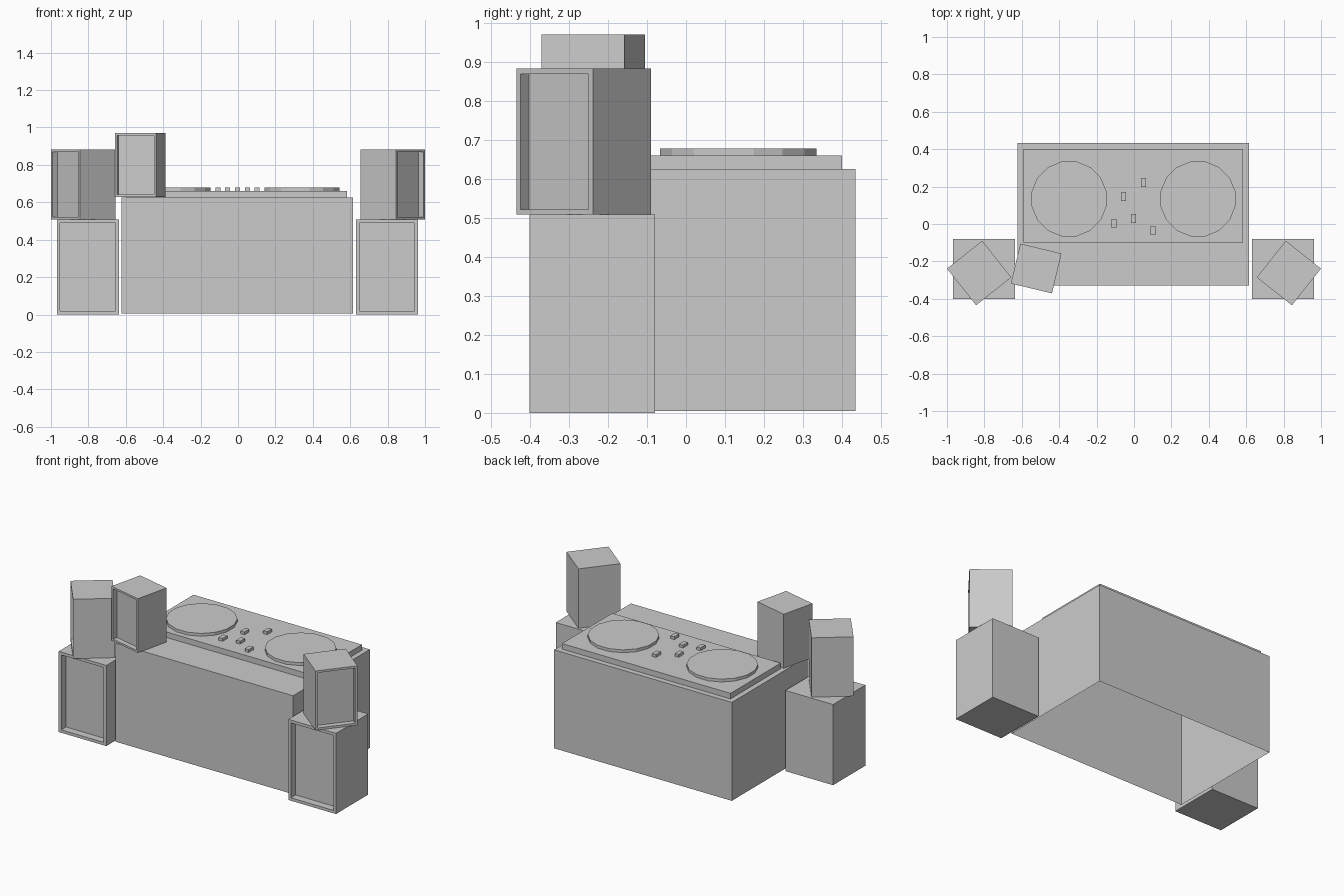
import bpy, bmesh
from math import radians
from mathutils import Vector

if "Cube" in bpy.data.objects:
    bpy.data.objects.remove(bpy.data.objects["Cube"])


def new_object(name, bm, loc, angle=0.0):
    mesh = bpy.data.meshes.new(name)
    bm.to_mesh(mesh)
    bm.free()
    obj = bpy.data.objects.new(name, mesh)
    obj.location = loc
    obj.rotation_euler.z = radians(angle)
    bpy.context.collection.objects.link(obj)
    return obj


def box_mesh(w, d, h):
    """Box centred in x and y, standing on z = 0."""
    bm = bmesh.new()
    bmesh.ops.create_cube(bm, size=1)
    for v in bm.verts:
        v.co = Vector((v.co.x * w, v.co.y * d, (v.co.z + 0.5) * h))
    bm.normal_update()
    return bm


def box(name, x, y, z):
    bm = box_mesh(x[1] - x[0], y[1] - y[0], z[1] - z[0])
    return new_object(name, bm, (sum(x) / 2, sum(y) / 2, z[0]))


def speaker(name, size, loc, angle, rim, depth):
    """Cabinet with a framed, sunken front panel."""
    bm = box_mesh(*size)
    front = min(bm.faces, key=lambda f: f.normal.y)
    bmesh.ops.inset_region(bm, faces=[front], thickness=rim)
    panel = bmesh.ops.extrude_discrete_faces(bm, faces=[front])["faces"][0]
    bmesh.ops.translate(bm, verts=panel.verts, vec=(0, depth, 0))
    bmesh.ops.recalc_face_normals(bm, faces=bm.faces)
    return new_object(name, bm, loc, angle)


# Booth: thin shell, open underneath
bm = box_mesh(1.238, 0.764, 0.62)
bottom = min(bm.faces, key=lambda f: f.normal.z)
bmesh.ops.delete(bm, geom=[bottom], context='FACES_ONLY')
new_object("booth", bm, (-0.004, 0.052, 0.005))

# Mixing deck on the booth
box("deck", (-0.59, 0.584), (-0.10, 0.40), (0.625, 0.66))

# Platters, with flat sides facing the axes
for side, x in (("left", -0.347), ("right", 0.342)):
    bm = bmesh.new()
    bmesh.ops.create_cone(bm, cap_ends=True, segments=16,
                          radius1=0.204, radius2=0.204, depth=0.018)
    new_object("platter_" + side, bm, (x, 0.134, 0.669), 11.25)

# Slider knobs
for i, (x, y) in enumerate([(-0.055, 0.147), (0.05, 0.223), (-0.003, 0.03),
                            (-0.107, 0.003), (0.102, -0.035)]):
    new_object(f"slider_{i + 1}", box_mesh(0.027, 0.048, 0.018), (x, y, 0.66))

# Floor speakers, with smaller ones turned outward on top
for side, s in (("left", -1), ("right", 1)):
    x = -0.803 if s < 0 else 0.797
    speaker("floor_speaker_" + side, (0.332, 0.321, 0.508),
            (x, -0.24, 0), 0, 0.026, 0.047)
    speaker("top_speaker_" + side, (0.25, 0.24, 0.374),
            (s * 0.828, -0.262, 0.508), s * 51.5, 0.019, 0.035)

# Monitor speaker on the corner of the booth
speaker("monitor_speaker", (0.226, 0.219, 0.341),
        (-0.523, -0.238, 0.629), -13.5, 0.017, 0.032)
